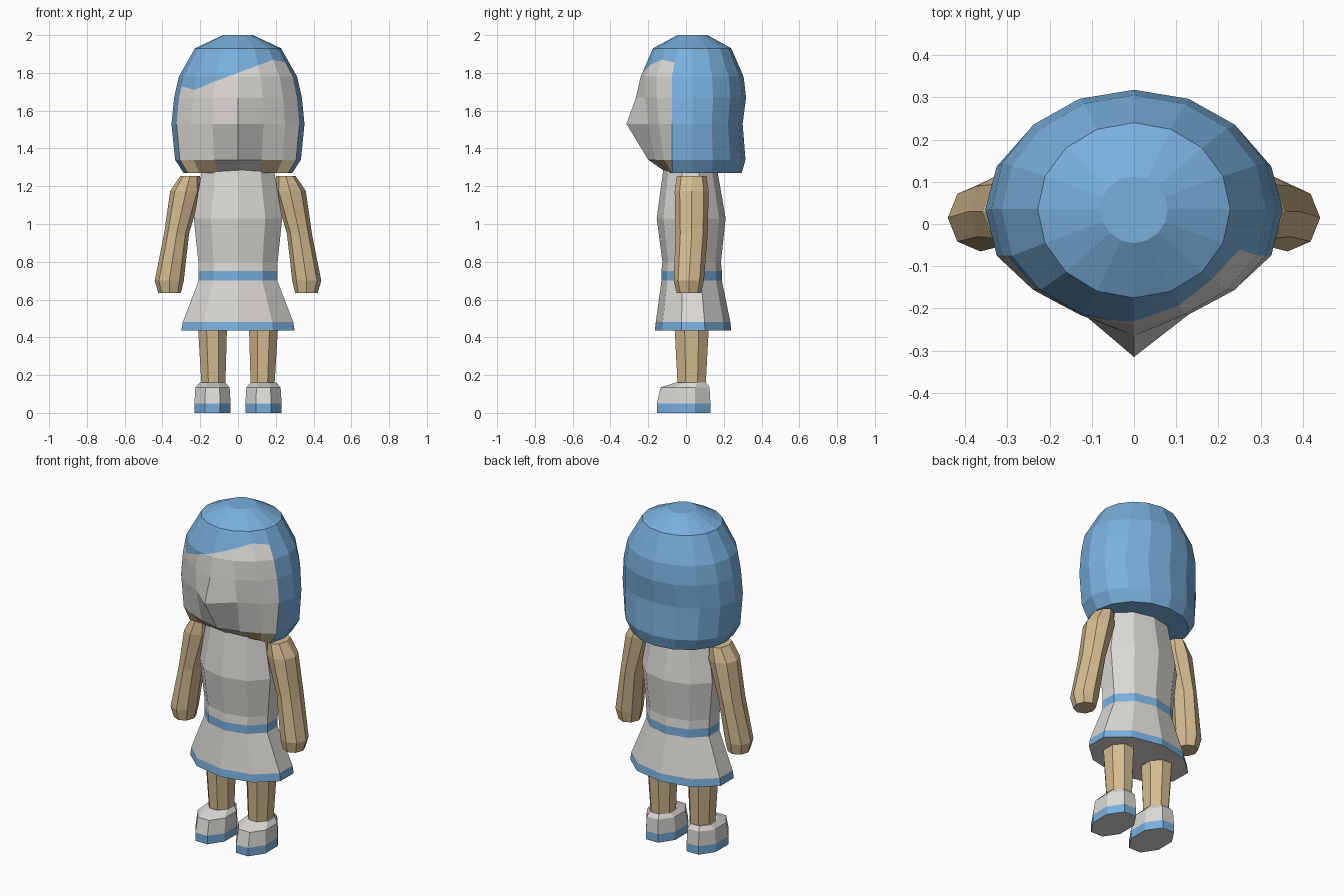
import bpy, bmesh, math
from mathutils import Vector

if "Cube" in bpy.data.objects:
    bpy.data.objects.remove(bpy.data.objects["Cube"])


def material(name, rgb):
    m = bpy.data.materials.new(name)
    m.diffuse_color = (*rgb, 1)
    m.use_nodes = True
    m.node_tree.nodes["Principled BSDF"].inputs["Base Color"].default_value = m.diffuse_color
    return m


BLUE = material("blue", (0.19, 0.43, 0.72))
WHITE = material("warm_white", (0.71, 0.69, 0.66))
SKIN = material("tan", (0.66, 0.50, 0.28))


def ring(x, y, z, rx, ry, n, offset=0.0):
    """Elliptical ring of n points."""
    pts = []
    for k in range(n):
        a = 2 * math.pi * (k + offset) / n
        pts.append(Vector((x + rx * math.cos(a), y + ry * math.sin(a), z)))
    return pts


def loft(rings):
    """Skin a stack of rings and close both ends; faces are tagged by column."""
    bm = bmesh.new()
    rows = [[bm.verts.new(p) for p in r] for r in rings]
    n = len(rows[0])
    for a, b in zip(rows, rows[1:]):
        for k in range(n):
            f = bm.faces.new((a[k], a[(k + 1) % n], b[(k + 1) % n], b[k]))
            f.material_index = k
    bm.faces.new(rows[0]).material_index = 0
    bm.faces.new(rows[-1]).material_index = 0
    bmesh.ops.recalc_face_normals(bm, faces=bm.faces)
    return bm


def finish(bm, name, mats, rule):
    for f in bm.faces:
        f.material_index = rule(f)
    me = bpy.data.meshes.new(name)
    bm.to_mesh(me)
    bm.free()
    for m in mats:
        me.materials.append(m)
    bpy.context.collection.objects.link(bpy.data.objects.new(name, me))


# Head: z, half width, back y, front y, nose or chin tip y
CY = 0.035
head_rows = [(1.27, 0.288, 0.295, -0.095, -0.10), (1.34, 0.333, 0.315, -0.18, -0.20),
             (1.53, 0.352, 0.30, -0.22, -0.315), (1.67, 0.338, 0.318, -0.235, -0.265),
             (1.78, 0.313, 0.305, -0.235, -0.24), (1.93, 0.228, 0.24, -0.175, -0.175),
             (2.00, 0.08, 0.113, -0.045, -0.045)]
head_rings = []
for z, rx, back, front, tip in head_rows:
    pts = ring(0, CY, z, rx, 1, 16)
    for k, p in enumerate(pts):
        s = p.y - CY
        p.y = CY + s * ((back - CY) if s > 0 else (CY - front))
        if 8 < k < 16 and z < 1.9:
            p.y = min(p.y, -0.075)
    pts[12].y = tip
    head_rings.append(pts)


def on_column(k, h):
    """Point of a head column at height h."""
    for a, b in zip(head_rings, head_rings[1:]):
        if a[k].z <= h <= b[k].z:
            return a[k].lerp(b[k], (h - a[k].z) / (b[k].z - a[k].z))


# Cut the slanted fringe line into the front columns
bm = loft(head_rings)
fringe = [1.73, 1.71, 1.755, 1.80, 1.84, 1.87, 1.855]
planes = {}
for i in range(6):
    k = 9 + i
    p, q = on_column(k, fringe[i]), on_column(k + 1, fringe[i + 1])
    outward = Vector((p.x + q.x, p.y + q.y - 2 * CY, 0))
    normal = (q - p).cross(outward).normalized()
    if normal.z < 0:
        normal.negate()
    planes[k] = (p, normal)
    faces = [f for f in bm.faces if f.material_index == k]
    geom = set(faces)
    for f in faces:
        geom.update(f.edges)
        geom.update(f.verts)
    bmesh.ops.bisect_plane(bm, geom=list(geom), dist=1e-4, plane_co=p, plane_no=normal)


def head_color(f):
    k = f.material_index
    c = f.calc_center_median()
    if k not in planes or (c - planes[k][0]).dot(planes[k][1]) > 0:
        return 0
    return 2 if c.z < 1.34 and k not in (11, 12) else 1


finish(bm, "head", [BLUE, WHITE, SKIN], head_color)

# Dress: z, half width, front y, back y
dress_rows = [(0.435, 0.30, -0.165, 0.24), (0.48, 0.293, -0.16, 0.235),
              (0.70, 0.208, -0.13, 0.19), (0.75, 0.208, -0.13, 0.19),
              (0.80, 0.21, -0.125, 0.185), (1.03, 0.234, -0.155, 0.21),
              (1.29, 0.19, -0.12, 0.165)]
bm = loft([ring(0, (f + b) / 2, z, w / 0.951, (b - f) / 2, 10, 0.5)
           for z, w, f, b in dress_rows])


def dress_color(f):
    z = f.calc_center_median().z
    return 1 if 0.44 < z < 0.48 or 0.70 < z < 0.75 else 0


finish(bm, "dress", [WHITE, BLUE], dress_color)

for s, side in ((-1, "left"), (1, "right")):
    # Arm with tapered shoulder and hand
    arm = [(0.362, 0.015, 0.635, 0.06, 0.065), (0.364, 0.015, 0.70, 0.077, 0.08),
           (0.325, 0.03, 0.95, 0.066, 0.085), (0.275, 0.03, 1.175, 0.084, 0.09),
           (0.253, 0.03, 1.255, 0.052, 0.078)]
    bm = loft([ring(s * x, y, z, rx, ry, 8) for x, y, z, rx, ry in arm])
    finish(bm, side + "_arm", [SKIN], lambda f: 0)

    # Leg
    leg = [(0.13, 0.03, 0.14, 0.068, 0.08), (0.135, 0.03, 0.45, 0.083, 0.098)]
    bm = loft([ring(s * x, y, z, rx, ry, 8, 0.5) for x, y, z, rx, ry in leg])
    finish(bm, side + "_leg", [SKIN], lambda f: 0)

    # Shoe with coloured sole band
    shoe = [(-0.0125, 0.0, 0.104, 0.154), (-0.0125, 0.05, 0.104, 0.154),
            (-0.005, 0.135, 0.098, 0.14), (0.025, 0.16, 0.074, 0.088)]
    bm = loft([ring(s * 0.135, y, z, rx, ry, 8, 0.5) for y, z, rx, ry in shoe])
    finish(bm, side + "_shoe", [WHITE, BLUE],
           lambda f: 1 if 0.01 < f.calc_center_median().z < 0.05 else 0)
